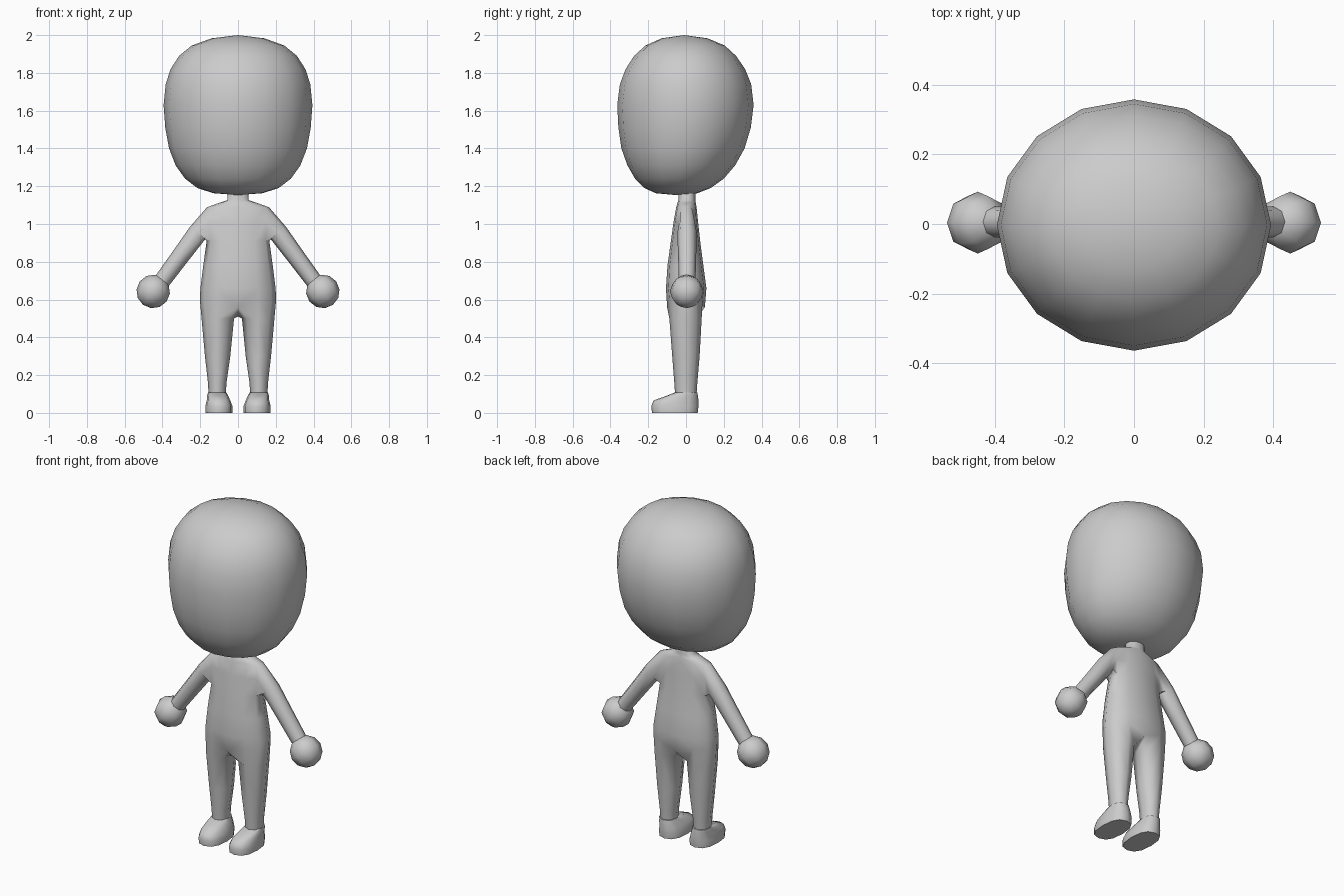
import bpy, bmesh, math
from mathutils import Vector

if "Cube" in bpy.data.objects:
    bpy.data.objects.remove(bpy.data.objects["Cube"])

grey = bpy.data.materials.new("plain_grey")
grey.diffuse_color = (0.6, 0.6, 0.6, 1)
grey.use_nodes = True
grey.node_tree.nodes["Principled BSDF"].inputs["Base Color"].default_value = grey.diffuse_color


def finish(name, bm, angle=50, mirror=False):
    """Turn a bmesh into a smooth-shaded, optionally mirrored object."""
    bmesh.ops.recalc_face_normals(bm, faces=bm.faces[:])
    mesh = bpy.data.meshes.new(name)
    bm.to_mesh(mesh)
    bm.free()
    mesh.materials.append(grey)
    ob = bpy.data.objects.new(name, mesh)
    bpy.context.collection.objects.link(ob)
    bpy.ops.object.select_all(action='DESELECT')
    ob.select_set(True)
    bpy.context.view_layer.objects.active = ob
    bpy.ops.object.shade_smooth_by_angle(angle=math.radians(angle))
    if mirror:
        m = ob.modifiers.new("mirror", 'MIRROR')
        m.use_clip = True
    return ob


def ring(bm, z, cx, hw, y0, y1, angles, p=1.0):
    """Horizontal (super)elliptic row of vertices at the given angles."""
    out = []
    for a in angles:
        c, s = math.cos(a), math.sin(a)
        x = cx + hw * math.copysign(abs(c) ** p, c) if abs(c) > 1e-6 else cx
        y = (y0 + y1) / 2 + (y1 - y0) / 2 * math.copysign(abs(s) ** p, s)
        out.append(bm.verts.new((x, y, z)))
    return out


def bridge(bm, a, b, closed=True, skip=()):
    n = len(a)
    for i in range(n if closed else n - 1):
        if i not in skip:
            j = (i + 1) % n
            bm.faces.new((a[i], a[j], b[j], b[i]))


def fan(bm, loop, co):
    tip = bm.verts.new(co)
    for i in range(len(loop)):
        bm.faces.new((loop[i], loop[(i + 1) % len(loop)], tip))


def circle(n):
    return [2 * math.pi * i / n for i in range(n)]


# Head: stacked rings (z, half width, front y, back y)
bm = bmesh.new()
rows = [(1.163, .13, -.16, .06), (1.19, .215, -.22, .13), (1.24, .28, -.27, .20),
        (1.31, .33, -.31, .26), (1.40, .365, -.342, .31), (1.51, .385, -.358, .343),
        (1.63, .394, -.364, .358), (1.74, .383, -.35, .345), (1.82, .357, -.32, .313),
        (1.89, .312, -.275, .265), (1.945, .245, -.215, .205), (1.983, .14, -.13, .115)]
loops = [ring(bm, z, 0, w, a, b, circle(16)) for z, w, a, b in rows]
for a, b in zip(loops, loops[1:]):
    bridge(bm, a, b)
fan(bm, loops[0], (0, -.05, 1.153))
fan(bm, loops[-1], (0, -.01, 2.0))
finish("head", bm, 80)

# Body: half torso with leg and arm drawn out of it, mirrored across x
bm = bmesh.new()
half = [math.radians(-90 + 30 * i) for i in range(7)]
rows = [(.60, .202, -.10, .10), (.66, .199, -.106, .108), (.78, .184, -.098, .092),
        (.91, .166, -.08, .075), (1.01, .17, -.066, .064), (1.088, .165, -.052, .056),
        (1.112, .10, -.045, .052), (1.126, .056, -.04, .05), (1.20, .054, -.04, .05)]
loops = [ring(bm, z, 0, w, a, b, half, .9) for z, w, a, b in rows]
for k, (a, b) in enumerate(zip(loops, loops[1:])):
    bridge(bm, a, b, False, (2, 3) if k in (3, 4) else ())
for i in (0, 6):
    loops[0][i].co.z = .56

# Leg
crotch = bm.verts.new((0, 0, .51))
prev = loops[0] + [crotch]
leg_angles = [math.radians(45 * (i - 3)) for i in range(8)]
for z, cx, w, a, b in [(.50, .107, .086, -.088, .083), (.30, .108, .067, -.073, .072),
                       (.16, .110, .049, -.062, .060), (.10, .110, .046, -.058, .056)]:
    cur = ring(bm, z, cx, w, a, b, leg_angles)
    bridge(bm, prev, cur)
    prev = cur
bm.faces.new(prev)

# Arm
A, B, C = loops[3:6]
prev = [C[3], C[4], B[4], A[4], A[3], A[2], B[2], C[2]]
up, side = Vector((.8, 0, .6)), Vector((0, 1, 0))
for x, z, r in [(.214, .952, .052), (.30, .836, .048), (.408, .69, .044)]:
    cur = []
    for t in circle(8):
        cur.append(bm.verts.new(Vector((x, .006, z)) + r * (up * math.cos(t) + side * math.sin(t))))
    bridge(bm, prev, cur)
    prev = cur
bm.faces.new(prev)
finish("body", bm, 80, True)

# Hands: low spheres tilted along the arm
bm = bmesh.new()
bmesh.ops.create_uvsphere(bm, u_segments=8, v_segments=6, radius=.089)
turn = Vector((0, 0, 1)).rotation_difference(Vector((.6, 0, -.8))).to_matrix()
bmesh.ops.rotate(bm, verts=bm.verts[:], cent=(0, 0, 0), matrix=turn)
bmesh.ops.translate(bm, verts=bm.verts[:], vec=(.449, .004, .643))
finish("hands", bm, 80, True)

# Feet: flat soles, rounded toes, sloping up to the ankle
bm = bmesh.new()
rows = [(0, .101, .071, -.18, .062), (.035, .101, .072, -.184, .066),
        (.066, .103, .062, -.172, .066), (.09, .108, .056, -.105, .063),
        (.108, .110, .049, -.06, .06)]
loops = [ring(bm, z, cx, w, a, b, circle(12), .8) for z, cx, w, a, b in rows]
for a, b in zip(loops, loops[1:]):
    bridge(bm, a, b)
bm.faces.new(loops[0])
bm.faces.new(loops[-1])
finish("feet", bm, 50, True)
